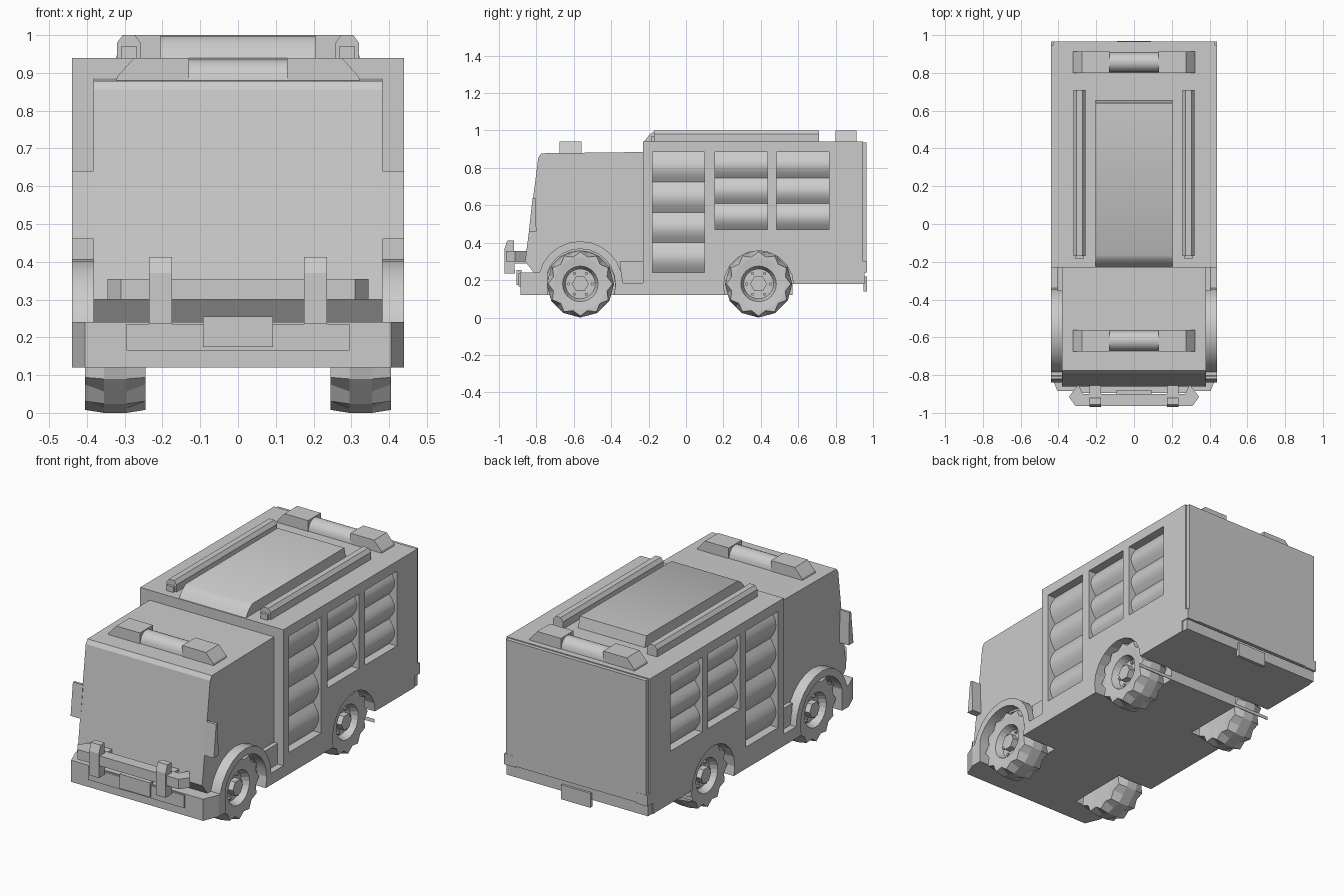
import bpy, bmesh, math
from math import sin, cos, pi, radians

if "Cube" in bpy.data.objects:
    bpy.data.objects.remove(bpy.data.objects["Cube"])


def finish(name, bm, mirror=False, smooth=0):
    """Turn a bmesh into a named object, optionally mirrored over x and smoothed by angle."""
    bmesh.ops.recalc_face_normals(bm, faces=bm.faces)
    me = bpy.data.meshes.new(name)
    bm.to_mesh(me)
    bm.free()
    ob = bpy.data.objects.new(name, me)
    bpy.context.collection.objects.link(ob)
    if smooth:
        for p in me.polygons:
            p.use_smooth = True
        me.set_sharp_from_angle(angle=radians(smooth))
    if mirror:
        ob.modifiers.new("mirror", 'MIRROR')
    return ob


def add_prism(bm, pts, axis, a, b):
    """Extrude a 2D outline along x (pts y,z), y (pts x,z) or z (pts x,y)."""
    def place(p, t):
        return {'x': (t, p[0], p[1]), 'y': (p[0], t, p[1]), 'z': (p[0], p[1], t)}[axis]
    lo = [bm.verts.new(place(p, a)) for p in pts]
    hi = [bm.verts.new(place(p, b)) for p in pts]
    bm.faces.new(lo)
    bm.faces.new(hi[::-1])
    n = len(pts)
    for i in range(n):
        j = (i + 1) % n
        bm.faces.new((lo[j], lo[i], hi[i], hi[j]))


def prism(name, pts, axis, a, b, mirror=False, smooth=0):
    bm = bmesh.new()
    add_prism(bm, pts, axis, a, b)
    return finish(name, bm, mirror, smooth)


def rect(u0, u1, v0, v1):
    return [(u0, v0), (u1, v0), (u1, v1), (u0, v1)]


def box(name, x0, x1, y0, y1, z0, z1, mirror=False):
    return prism(name, rect(y0, y1, z0, z1), 'x', x0, x1, mirror)


def circle(cu, cv, r, n):
    return [(cu + r * cos(2 * pi * i / n), cv + r * sin(2 * pi * i / n)) for i in range(n)]


def cut(ob, cutter):
    m = ob.modifiers.new("cut", 'BOOLEAN')
    m.operation, m.solver, m.object = 'DIFFERENCE', 'EXACT', cutter


WHEEL_Y = (-0.565, 0.388)
WHEEL_Z = 0.18
# shutter columns: y range, z range, slat count
SHUTTERS = [(-0.18, 0.10, 0.24, 0.885, 4), (0.155, 0.435, 0.47, 0.885, 3), (0.485, 0.765, 0.47, 0.885, 3)]

# Cutters for wheel wells and shutter openings
bm_wells, bm_open = bmesh.new(), bmesh.new()
for s in (-1, 1):
    for y in WHEEL_Y:
        add_prism(bm_wells, circle(y, 0.17, 0.187, 20), 'x', s * 0.22, s * 0.5)
    for y0, y1, z0, z1, n in SHUTTERS:
        add_prism(bm_open, rect(y0, y1, z0, z1), 'x', s * 0.38, s * 0.5)
wells = finish("wheel_well_cutter", bm_wells)
openings = finish("opening_cutter", bm_open)
for c in (wells, openings):
    c.hide_render = True
    c.hide_set(True)

# Rear equipment body
body = prism("equipment_body", [(-0.23, 0.12), (0.57, 0.12), (0.57, 0.18), (0.92, 0.18), (0.92, 0.24),
                                (0.945, 0.24), (0.945, 0.94), (-0.23, 0.94)], 'x', -0.44, 0.44)
cut(body, wells)
cut(body, openings)

# Roller shutters with bulged slats
for k, (y0, y1, z0, z1, n) in enumerate(SHUTTERS):
    h = (z1 - z0) / n
    pts = [(0.375, z1), (0.375, z0)]
    for i in range(n):
        pts += [(0.392 + 0.035 * sin(pi * t / 6), z0 + h * (i + t / 6)) for t in range(6)]
    pts.append((0.392, z1))
    prism("roller_shutter_%d" % (k + 1), pts, 'y', y0, y1, True, 40)

# Rear door, tail lights, rear bumper and plate
box("rear_door", -0.43, 0.43, 0.94, 0.966, 0.245, 0.935)
box("rear_bumper", -0.435, 0.435, 0.90, 0.955, 0.18, 0.24)
box("tail_light", 0.37, 0.44, 0.93, 0.967, 0.24, 0.30, True)
box("rear_plate", -0.09, 0.09, 0.95, 0.968, 0.14, 0.22)

# Cab
cab = prism("cab", [(-0.81, 0.235), (-0.86, 0.30), (-0.79, 0.855), (-0.775, 0.878), (-0.22, 0.885),
                    (-0.22, 0.12), (-0.81, 0.12)], 'x', -0.382, 0.382)
cut(cab, wells)

# Front wheel arches
arch = [(WHEEL_Y[0] + r * cos(a), 0.18 + r * sin(a))
        for r, order in ((0.228, range(13)), (0.187, range(12, -1, -1)))
        for a in [pi * i / 12 for i in order]]
prism("front_wheel_arch", arch, 'x', 0.375, 0.44, True, 30)

# Sill and step behind the front wheel
prism("cab_sill", [(-0.385, 0.12), (-0.22, 0.12), (-0.22, 0.185), (-0.375, 0.185)], 'x', 0.37, 0.44, True)
prism("cab_step", [(-0.34, 0.18), (-0.22, 0.18), (-0.22, 0.30), (-0.355, 0.30)], 'x', 0.37, 0.405, True)

# Front bumper with a stepped centre and swept corners
prism("front_bumper", [(-0.44, -0.74), (-0.44, -0.80), (-0.405, -0.885), (0.405, -0.885),
                       (0.44, -0.80), (0.44, -0.74)], 'z', 0.12, 0.24)
box("bumper_panel", -0.295, 0.295, -0.895, -0.87, 0.165, 0.235)
box("front_plate", -0.093, 0.093, -0.905, -0.88, 0.175, 0.255)

# Bull bar
prism("bull_bar", [(-0.295, -0.85), (-0.345, -0.915), (-0.31, -0.963), (0.31, -0.963), (0.345, -0.915),
                   (0.295, -0.85), (0.27, -0.90), (-0.27, -0.90)], 'z', 0.30, 0.355)
prism("bull_bar_post", [(-0.915, 0.235), (-0.97, 0.235), (-0.97, 0.37), (-0.955, 0.412), (-0.92, 0.412)],
      'x', 0.175, 0.235, True)
box("bull_bar_bracket", 0.175, 0.235, -0.93, -0.80, 0.29, 0.35, True)

# Mirrors
prism("wing_mirror", [(-0.80, 0.46), (-0.84, 0.46), (-0.82, 0.64), (-0.805, 0.64)], 'x', 0.378, 0.44, True)

# Roof hatch and rails
prism("roof_hatch", [(-0.228, 0.935), (-0.21, 0.96), (-0.19, 0.982), (-0.165, 0.998), (0.64, 1.0), (0.655, 0.935)],
      'x', -0.205, 0.205, False, 40)
rail = [(0.258, 0.935), (0.32, 0.935), (0.32, 0.98), (0.305, 1.0), (0.273, 1.0), (0.258, 0.98)]
prism("roof_rail", rail, 'y', -0.17, 0.71, True)
box("rail_foot", 0.268, 0.31, -0.185, -0.14, 0.935, 0.97, True)

# Light bars: two sloped ends with a rounded lamp between
for name, y0, y1, z in (("front", -0.675, -0.56, 0.88), ("rear", 0.80, 0.912, 0.94)):
    end = [(0.13, z - 0.01), (0.325, z - 0.01), (0.32, z + 0.01), (0.275, z + 0.06), (0.13, z + 0.06)]
    prism(name + "_light_bar_end", end, 'y', y0, y1, True)
    c, r = (y0 + y1) / 2, (y1 - y0) / 2 - 0.003
    lamp = [(c + r * cos(pi * i / 10), z + 0.056 * sin(pi * i / 10)) for i in range(11)]
    prism(name + "_light_bar_lamp", lamp, 'x', -0.135, 0.135, False, 40)


# Wheels: lathed tyre and dished rim, tread lugs alternate around the rim
def wheel(name, y):
    bm = bmesh.new()
    n = 24
    # x offset, radius on lug, radius between lugs
    prof = [(-0.075, 0.10, 0.10), (-0.08, 0.172, 0.148), (-0.03, 0.18, 0.174), (0.03, 0.18, 0.174),
            (0.08, 0.172, 0.148), (0.08, 0.14, 0.14), (0.075, 0.095, 0.095), (0.035, 0.08, 0.08)]
    rings = []
    for dx, ra, rb in prof:
        ring = []
        for i in range(n):
            a, r = 2 * pi * i / n, (rb if i % 2 else ra)
            ring.append(bm.verts.new((0.325 + dx, y + r * sin(a), WHEEL_Z - r * cos(a))))
        rings.append(ring)
    for p, q in zip(rings, rings[1:]):
        for i in range(n):
            j = (i + 1) % n
            bm.faces.new((p[i], p[j], q[j], q[i]))
    bm.faces.new(rings[0])
    bm.faces.new(rings[-1])
    finish(name + "_wheel", bm, True)
    prism(name + "_hub", circle(y, WHEEL_Z, 0.045, 6), 'x', 0.35, 0.395, True)
    bm = bmesh.new()
    for u, v in circle(y, WHEEL_Z, 0.064, 6):
        add_prism(bm, circle(u, v, 0.009, 6), 'x', 0.355, 0.372)
    finish(name + "_wheel_nuts", bm, True)
    prism(name + "_axle", circle(y, WHEEL_Z, 0.03, 8), 'x', -0.26, 0.26)


for name, y in zip(("front", "rear"), WHEEL_Y):
    wheel(name, y)
